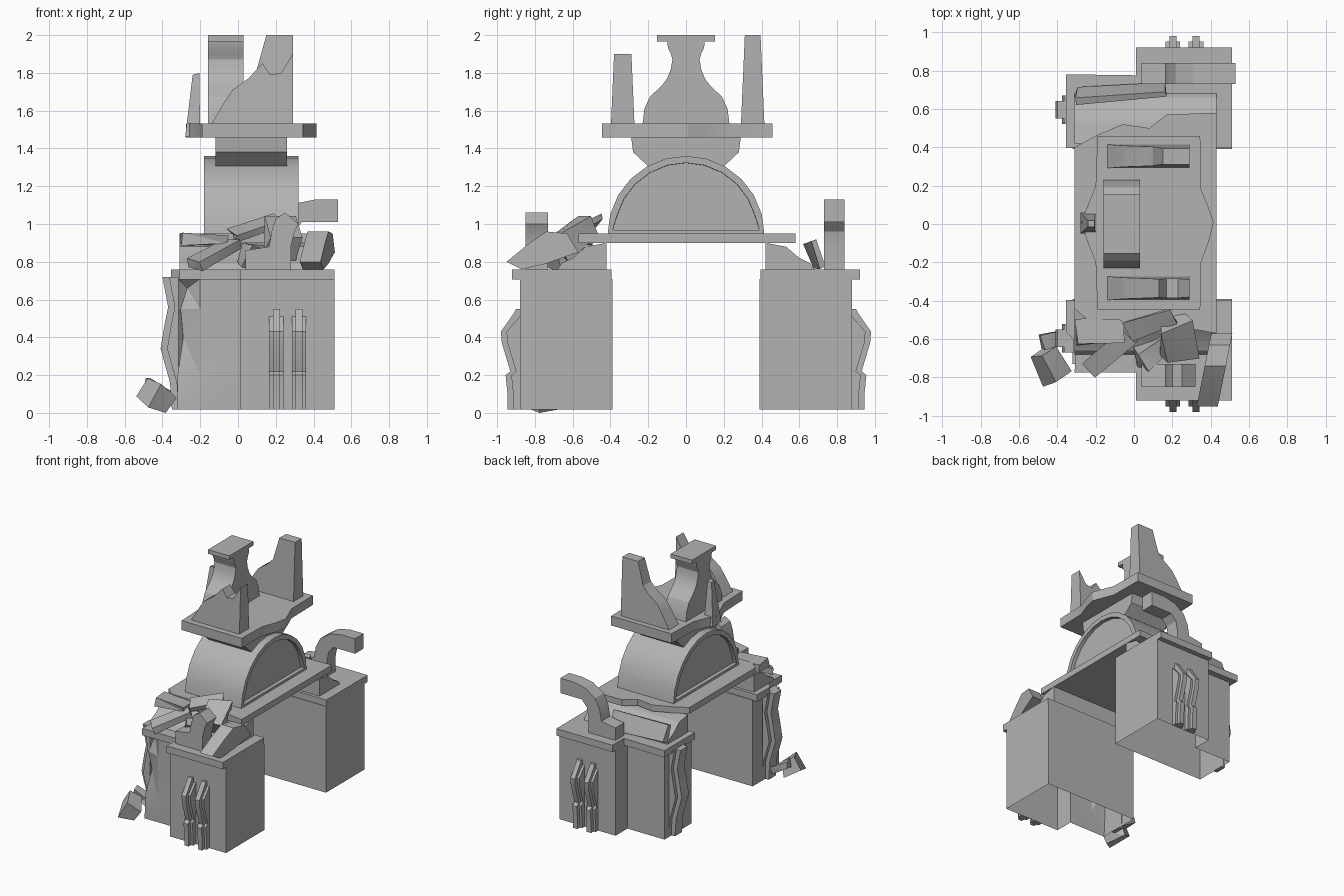
import bpy, bmesh, math, random
from mathutils import Vector, Euler

random.seed(4)
if "Cube" in bpy.data.objects:
    bpy.data.objects.remove(bpy.data.objects["Cube"])

stone = bpy.data.materials.new("grey_stone")
stone.use_nodes = True
GREY = (0.45, 0.45, 0.45, 1)
stone.diffuse_color = GREY
stone.node_tree.nodes["Principled BSDF"].inputs["Base Color"].default_value = GREY
parts = []


def finish(name, bm):
    mesh = bpy.data.meshes.new(name)
    bm.to_mesh(mesh)
    bm.free()
    obj = bpy.data.objects.new(name, mesh)
    bpy.context.collection.objects.link(obj)
    mesh.materials.append(stone)
    parts.append(obj)
    return obj


def prism_bm(pts, axis, lo, hi):
    """Extrude a 2D outline along an axis from lo to hi."""
    place = {"x": lambda a, b, t: (t, a, b),
             "y": lambda a, b, t: (a, t, b),
             "z": lambda a, b, t: (a, b, t)}[axis]
    bm = bmesh.new()
    ends = [[bm.verts.new(place(a, b, t)) for a, b in pts] for t in (lo, hi)]
    bm.faces.new(ends[0])
    bm.faces.new(ends[1])
    for i in range(len(pts)):
        j = (i + 1) % len(pts)
        bm.faces.new((ends[0][i], ends[0][j], ends[1][j], ends[1][i]))
    bmesh.ops.recalc_face_normals(bm, faces=bm.faces)
    return bm


def prism(name, pts, axis, lo, hi):
    return finish(name, prism_bm(pts, axis, lo, hi))


def chunk(name, centre, size, rot, jitter=0.02):
    """Broken stone: a box with jittered corners, kept above the ground."""
    bm = bmesh.new()
    bmesh.ops.create_cube(bm, size=1)
    turn = Euler([math.radians(a) for a in rot]).to_matrix()
    for v in bm.verts:
        p = Vector([c * s for c, s in zip(v.co, size)])
        p += Vector([random.uniform(-jitter, jitter) for _ in range(3)])
        v.co = turn @ p + Vector(centre)
        v.co.z = max(v.co.z, 0)
    bmesh.ops.triangulate(bm, faces=bm.faces)
    return finish(name, bm)


def mirrored(half):
    return half + [(-a, b) for a, b in reversed(half)]


def bisect(bm, co, no):
    geom = bm.verts[:] + bm.edges[:] + bm.faces[:]
    cut = bmesh.ops.bisect_plane(bm, geom=geom, plane_co=co, plane_no=no)
    return [v for v in cut["geom_cut"] if isinstance(v, bmesh.types.BMVert)]


def pillar(name, outline, chips):
    """Open-bottomed pillar; chips maps a height to the worn corner position."""
    bm = prism_bm(outline, "z", 0.017, 0.71)
    bottom = [f for f in bm.faces if f.normal.z < -0.9]
    bmesh.ops.delete(bm, geom=bottom, context="FACES_ONLY")
    if chips:
        bisect(bm, (-0.2, 0, 0), (1, 0, 0))
    for z, (x, y) in chips.items():
        for v in bisect(bm, (0, 0, z), (0, 0, 1)):
            if (v.co.xy - Vector((-0.32, -0.73))).length < 0.01:
                v.co.x, v.co.y = x, y
    bmesh.ops.triangulate(bm, faces=[f for f in bm.faces if abs(f.normal.z) < 0.9])
    finish(name, bm)


# Pillars, caps, coves and wall ribs at both ends
RIB = [(0.88, 0.017), (0.945, 0.017), (0.945, 0.1), (0.955, 0.2), (0.93, 0.22),
       (0.975, 0.37), (0.98, 0.43), (0.91, 0.53), (0.9, 0.55), (0.88, 0.55)]
SIDE_RIB = [(-0.315, 0.017), (-0.35, 0.017), (-0.36, 0.16), (-0.41, 0.34),
            (-0.39, 0.46), (-0.37, 0.56), (-0.4, 0.72), (-0.315, 0.72)]
COVE = [(0.42, 0.76), (0.42, 0.9), (0.53, 0.88), (0.6, 0.82), (0.66, 0.79), (0.68, 0.76)]
CHIPS = {0.2: (-0.32, -0.72), 0.4: (-0.29, -0.68), 0.55: (-0.25, -0.67), 0.66: (-0.27, -0.68)}
WHOLE_CORNER = [(-0.355, 0.78)]
BROKEN_CORNER = [(-0.31, 0.775), (-0.3, 0.62), (-0.355, 0.56)]
for end, s, chips, corner in (("front", -1, CHIPS, BROKEN_CORNER), ("back", 1, {}, WHOLE_CORNER)):
    body = [(0.51, 0.39), (0.51, 0.88), (0.01, 0.88), (0.01, 0.73), (-0.32, 0.73), (-0.32, 0.39)]
    cap = [(0.51, 0.395), (0.51, 0.92), (0.01, 0.92), (0.01, 0.775)] + corner + [(-0.355, 0.395)]
    pillar(end + "_pillar", [(x, s * y) for x, y in body], chips)
    prism(end + "_pillar_cap", [(x, s * y) for x, y in cap], "z", 0.705, 0.76)
    prism(end + "_cove", [(s * y, z) for y, z in COVE], "x", -0.31, 0.43)
    for i, x in enumerate((0.203, 0.323)):
        prism(f"{end}_rib_{i}", [(s * y, z) for y, z in RIB], "x", x - 0.019, x + 0.019)
        wide = [(s * max(y - 0.03, 0.878), z - 0.02 * (z > 0.5)) for y, z in RIB]
        prism(f"{end}_rib_base_{i}", wide, "x", x - 0.038, x + 0.038)
    lo, hi = sorted((s * 0.55, s * 0.64))
    prism(end + "_side_rib", SIDE_RIB, "y", lo, hi)
    flat = [(min(x + 0.035, -0.315), z) for x, z in SIDE_RIB]
    prism(end + "_side_rib_base", flat, "y", lo - 0.03, hi + 0.03)

# Lintel slab with cracked ends
slab = [(0.43, -0.57), (0.43, 0.58), (0.17, 0.57), (0.08, 0.5), (-0.06, 0.52),
        (-0.2, 0.46), (-0.31, 0.4), (-0.31, -0.44), (-0.24, -0.5), (-0.08, -0.5),
        (0.02, -0.55), (0.2, -0.53)]
prism("lintel_slab", slab, "z", 0.9, 0.95)

# Arched drum with flat rims and recessed end panels
arc = [(0.415 * math.cos(math.pi * i / 12), 0.945 + 0.415 * math.sin(math.pi * i / 12))
       for i in range(13)]
bm = prism_bm(arc, "x", -0.18, 0.32)
for f in [f for f in bm.faces if len(f.verts) > 4]:
    bmesh.ops.inset_region(bm, faces=[f], thickness=0.036, depth=0)
    bmesh.ops.inset_region(bm, faces=[f], thickness=0.001, depth=0)
    step = f.normal.copy() * -0.03
    for v in f.verts:
        v.co += step
finish("arched_drum", bm)

# Neck and upper plate
prism("neck", mirrored([(0.1, 1.28), (0.2, 1.305), (0.28, 1.38), (0.29, 1.46)]), "x", -0.12, 0.26)
plate = [(0.345, -0.445), (0.35, -0.2), (0.39, -0.09), (0.415, 0.01), (0.39, 0.08),
         (0.35, 0.18), (0.345, 0.458), (-0.19, 0.458), (-0.2, 0.2), (-0.24, 0.1),
         (-0.275, 0.01), (-0.24, -0.1), (-0.2, -0.2), (-0.19, -0.445)]
prism("upper_plate", plate, "z", 1.457, 1.533)

# Central vase-shaped crest
vase = [(0.23, 1.53), (0.22, 1.61), (0.19, 1.675), (0.13, 1.73), (0.1, 1.77), (0.08, 1.82),
        (0.072, 1.87), (0.08, 1.9), (0.095, 1.93), (0.1, 1.97)]
prism("vase_crest", mirrored(vase), "x", -0.16, 0.03)
prism("vase_lid", mirrored([(0.153, 1.967), (0.153, 2.0)]), "x", -0.16, 0.03)

# Horns either side of the crest: thinner towards the top, front one broken
CURVE = [(0.29, 1.53), (-0.14, 1.53), (-0.07, 1.65), (-0.03, 1.71), (0.06, 1.775), (0.1, 1.82)]
BROKEN = [(0.13, 1.85), (0.17, 1.79), (0.23, 1.8), (0.29, 1.9)]
WHOLE = [(0.15, 2.0), (0.29, 2.0)]
for name, tip, y in (("front_horn", BROKEN, -0.335), ("back_horn", WHOLE, 0.353)):
    horn = prism(name, CURVE + tip, "y", y - 0.062, y + 0.062)
    for v in horn.data.vertices:
        v.co.y = y + (v.co.y - y) * (1 - 0.7 * (v.co.z - 1.53))

# Thin spike on the right edge of the plate
spike = prism("side_spike", [(-0.28, 1.46), (-0.2, 1.46), (-0.205, 1.8), (-0.24, 1.79)], "y", -0.05, 0.06)
for v in spike.data.vertices:
    if v.co.z > 1.7:
        v.co.y *= 0.3

# Scroll brackets: the back one whole, the front one snapped
FOOT = [(0.165, 0.88), (0.04, 0.86), (0.04, 0.76), (0.28, 0.76), (0.28, 0.88)]
whole = FOOT + [(0.295, 0.96), (0.34, 1.01), (0.53, 1.01), (0.53, 1.13),
                (0.41, 1.13), (0.31, 1.11), (0.22, 1.05), (0.18, 0.97)]
prism("back_scroll", whole, "y", 0.73, 0.84)
snapped = FOOT + [(0.3, 0.96), (0.32, 1.0), (0.25, 1.06), (0.2, 1.03), (0.18, 0.97)]
prism("front_scroll", snapped, "y", -0.85, -0.73)

# Fallen scroll piece, curved
fallen = [(-0.95, 0.8), (-0.87, 0.76), (-0.74, 0.79), (-0.63, 0.83), (-0.57, 0.85),
          (-0.63, 0.95), (-0.74, 0.96), (-0.84, 0.89)]
piece = prism("fallen_scroll", fallen, "x", 0.365, 0.475)
for v in piece.data.vertices:
    v.co.x += 0.2 * (v.co.y + 0.76)

# Broken slab pieces and rubble
chunk("back_slab_piece", (-0.07, 0.685, 0.84), (0.46, 0.03, 0.14), (23, 0, 4), 0.01)
chunk("leaning_bar", (-0.13, -0.67, 0.84), (0.3, 0.1, 0.06), (10, -22, 40), 0.01)
chunk("tilted_slab", (0.09, -0.52, 0.985), (0.26, 0.11, 0.04), (22, -18, 18), 0.015)
chunk("slab_shard", (-0.18, -0.56, 0.92), (0.24, 0.13, 0.05), (0, 0, 4), 0.01)
chunk("cove_chunk", (0.23, -0.59, 0.94), (0.16, 0.2, 0.12), (35, 10, 15), 0.02)
chunk("cap_shard", (0.09, -0.67, 0.83), (0.14, 0.1, 0.1), (20, 15, 30), 0.02)
chunk("ground_rubble", (-0.43, -0.74, 0.085), (0.12, 0.16, 0.12), (15, 25, 30), 0.015)
chunk("ground_shard", (-0.42, -0.61, 0.12), (0.14, 0.07, 0.05), (10, 35, 15), 0.015)

# Soft curves, sharp edges
for obj in bpy.context.selected_objects:
    obj.select_set(False)
for obj in parts:
    obj.select_set(True)
bpy.context.view_layer.objects.active = parts[0]
bpy.ops.object.shade_smooth_by_angle(angle=math.radians(22))
